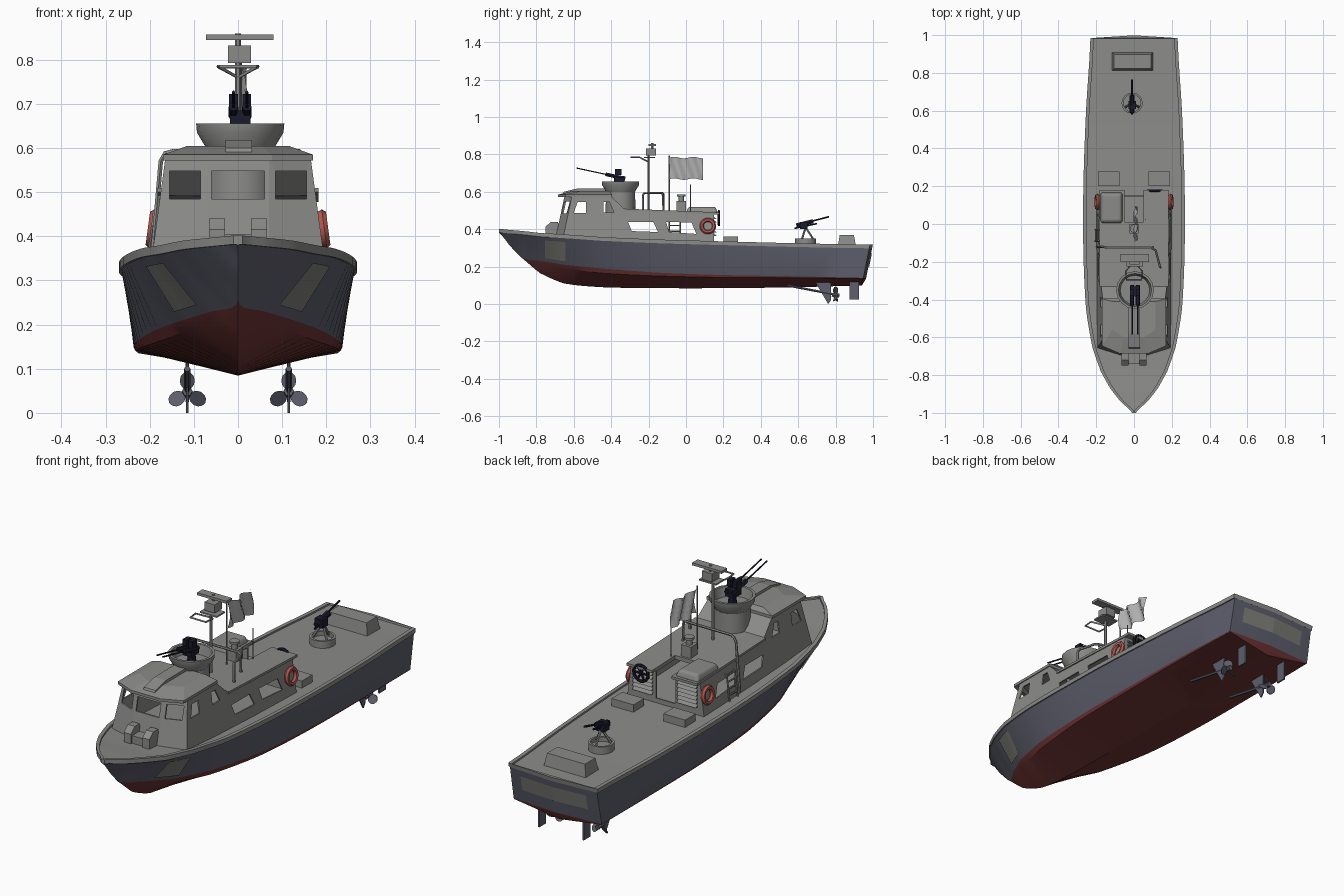
import bpy, bmesh, math
from mathutils import Vector

if "Cube" in bpy.data.objects:
    bpy.data.objects.remove(bpy.data.objects["Cube"])


def material(name, *rgb):
    mat = bpy.data.materials.new(name)
    mat.use_nodes = True
    mat.diffuse_color = (*rgb, 1)
    mat.node_tree.nodes["Principled BSDF"].inputs["Base Color"].default_value = (*rgb, 1)
    return mat


grey = material("deck grey", .26, .26, .255)
slate = material("hull slate", .11, .112, .15)
red = material("bottom red", .15, .032, .032)
orange = material("life ring red", .45, .1, .08)
black = material("gun black", .01, .01, .025)
pale = material("flag pale grey", .45, .45, .45)
plate = material("plate grey", .2, .2, .185)


# ---------- helpers ----------
def add(name, verts, faces, mats, slots=None, smooth=None):
    mesh = bpy.data.meshes.new(name)
    mesh.from_pydata([tuple(v) for v in verts], [], faces)
    for mat in mats if isinstance(mats, list) else [mats]:
        mesh.materials.append(mat)
    if slots:
        mesh.polygons.foreach_set("material_index", slots)
    bm = bmesh.new()
    bm.from_mesh(mesh)
    bmesh.ops.remove_doubles(bm, verts=bm.verts, dist=1e-5)
    bmesh.ops.recalc_face_normals(bm, faces=bm.faces)
    bm.to_mesh(mesh)
    bm.free()
    ob = bpy.data.objects.new(name, mesh)
    bpy.context.collection.objects.link(ob)
    if smooth:
        bpy.ops.object.select_all(action="DESELECT")
        ob.select_set(True)
        bpy.context.view_layer.objects.active = ob
        bpy.ops.object.shade_smooth_by_angle(angle=math.radians(smooth))
    return ob


def loft(name, rings, mat, smooth=None):
    n = len(rings[0])
    faces = [list(range(n)), [len(rings) * n - 1 - i for i in range(n)]]
    for r in range(len(rings) - 1):
        for i in range(n):
            j = (i + 1) % n
            faces.append([r * n + i, r * n + j, r * n + n + j, r * n + n + i])
    return add(name, [p for ring in rings for p in ring], faces, mat, smooth=smooth)


def prism(name, outline, axis, low, high, mat=grey):
    place = {"X": lambda p, d: (d, *p), "Y": lambda p, d: (p[0], d, p[1]),
             "Z": lambda p, d: (*p, d)}[axis]
    return loft(name, [[place(p, d) for p in outline] for d in (low, high)], mat)


def box(name, x, y, z, mat=grey, taper=0):
    def ring(t, height):
        return [(x[0] + t, y[0] + t, height), (x[1] - t, y[0] + t, height),
                (x[1] - t, y[1] - t, height), (x[0] + t, y[1] - t, height)]
    return loft(name, [ring(0, z[0]), ring(taper, z[1])], mat)


def circle(radius, centre, plane, n=20):
    u, v = Vector(plane[0]), Vector(plane[1])
    return [Vector(centre) + radius * (u * math.cos(a) + v * math.sin(a))
            for a in (math.tau * i / n for i in range(n))]


def lathe(name, profile, x, y, mat=grey, n=16):
    flat = ((1, 0, 0), (0, 1, 0))
    return loft(name, [circle(r, (x, y, z), flat, n) for r, z in profile], mat, 35)


def rods(name, paths, radius, mat=grey, closed=False):
    curve = bpy.data.curves.new(name, "CURVE")
    curve.dimensions, curve.bevel_depth = "3D", radius
    curve.bevel_resolution, curve.use_fill_caps = 1, True
    for path in paths:
        spline = curve.splines.new("POLY")
        spline.points.add(len(path) - 1)
        for point, co in zip(spline.points, path):
            point.co = (*co, 1)
        spline.use_cyclic_u = closed
    temp = bpy.data.objects.new(name + "_path", curve)
    bpy.context.collection.objects.link(temp)
    shape = temp.evaluated_get(bpy.context.evaluated_depsgraph_get()).to_mesh()
    verts = [v.co.copy() for v in shape.vertices]
    faces = [list(p.vertices) for p in shape.polygons]
    bpy.data.objects.remove(temp)
    return add(name, verts, faces, mat, smooth=50)


def cut(target, cutters):
    for cutter in cutters:
        cutter.hide_render = True
        mod = target.modifiers.new("opening", "BOOLEAN")
        mod.operation, mod.object = "DIFFERENCE", cutter
    graph = bpy.context.evaluated_depsgraph_get()
    mesh = bpy.data.meshes.new_from_object(target.evaluated_get(graph))
    target.modifiers.clear()
    target.data = mesh
    for cutter in cutters:
        bpy.data.objects.remove(cutter)


# ---------- hull: y, keel z, chine x z, paint line x z, sheer x z ----------
stations = [
    (-1, .38, 0, .38, 0, .38, .004, .382), (-.94, .31, 0, .31, 0, .31, .065, .376),
    (-.87, .24, 0, .24, .004, .245, .12, .37), (-.78, .165, .05, .215, .06, .23, .17, .36),
    (-.65, .11, .11, .19, .125, .21, .215, .352), (-.45, .09, .17, .165, .182, .19, .248, .338),
    (-.15, .085, .215, .15, .222, .168, .262, .325), (.2, .085, .23, .142, .235, .155, .262, .315),
    (.6, .09, .232, .14, .236, .148, .248, .305), (.98, .1, .225, .135, .228, .14, .225, .298)]


def blend(a, b, c, d, t):
    return b + t / 2 * (c - a + t * (2 * a - 5 * b + 4 * c - d + t * (3 * (b - c) + d - a)))


rows = []
for i in range(len(stations) - 1):
    near = [stations[max(0, min(len(stations) - 1, i + k))] for k in (-1, 0, 1, 2)]
    for step in range(4):
        y, *rest = [blend(*values, step / 4) for values in zip(*near)]
        rows.append((near[1][0] + (near[2][0] - near[1][0]) * step / 4, *[max(0, v) for v in rest]))
rows.append(stations[-1])

verts, faces, slots = [], [], []
for y, kz, cx, cz, wx, wz, sx, sz in rows:
    inner = max(0, sx - .012)
    section = [(0, kz), (cx, cz), (wx, wz), (sx, sz), (sx + .006, sz), (sx + .006, sz + .02),
               (inner, sz + .02), (inner, sz + .012)]
    for side in (1, -1):
        verts += [(side * x, y + (.2 * (z - sz) if y > .97 else 0), z) for x, z in section]
strip_slots = [2, 2, 1, 0, 0, 0, 0]
for r in range(len(rows) - 1):
    for half in (0, 8):
        for k in range(7):
            a = r * 16 + half + k
            faces.append([a, a + 1, a + 17, a + 16])
            slots.append(strip_slots[k])
    faces.append([r * 16 + 7, r * 16 + 15, r * 16 + 31, r * 16 + 23])
    slots.append(0)
# bowed transom and the bow closing faces
last, centre = (len(rows) - 1) * 16, len(verts)
verts += [(0, verts[last + k][1] + (.015 if 0 < k < 6 else 0), verts[last + k][2]) for k in range(8)]
for half in (0, 8):
    for k in range(7):
        a = last + half + k
        faces.append([a, a + 1, centre + k + 1, centre + k])
        slots.append(strip_slots[k])
faces.append([last + 7, last + 15, centre + 7])
slots.append(0)
for k in range(7):
    faces.append([k, k + 1, k + 9, k + 8])
    slots.append(strip_slots[k])
add("hull", verts, faces, [grey, slate, red], slots, smooth=25)


def side_point(y, f, s):
    for a, b in zip(rows, rows[1:]):
        if a[0] <= y <= b[0]:
            t = (y - a[0]) / (b[0] - a[0])
            wx, wz, sx, sz = [p + (q - p) * t for p, q in zip(a[4:], b[4:])]
            return s * (wx + (sx - wx) * f + .004), y - .003, wz + (sz - wz) * f


strip = [[i, i + 1, i + 3, i + 2] for i in (0, 2, 4, 6)]
for side, s in (("left", 1), ("right", -1)):
    points = [side_point(-.75 + .0275 * i, f, s) for i in range(5) for f in (.14, .86)]
    add(side + "_bow_plate", points, strip, plate)
add("transom_plate", [(x, .999 - .07 * abs(x) + .2 * (z - .298), z)
                      for x in (-.17, 0, .17) for z in (.2, .27)], strip[:2], plate)


# ---------- cabin ----------
def cabin_width(z):
    return .19 - .135 * (z - .39)


profile = [(-.7, .34), (-.65, .575), (-.4, .575), (-.32, .5), (.15, .48), (.15, .3)]
columns = []
for s, outer in ((-1, True), (-1, False), (1, False), (1, True)):
    columns.append([(s * (cabin_width(z) if outer else .07),
                     y + (.04 if outer and y < -.6 else 0), z) for y, z in profile])
cabin = loft("cabin", columns, grey)
shell = cabin.modifiers.new("walls", "SOLIDIFY")
shell.thickness, shell.offset = .01, -1


def passage():
    return box("passage_cutter", (-.05, .05), (.01, .3), (.35, .7))


side_windows = [[(-.6, .487), (-.58, .545), (-.535, .545), (-.535, .487)],
                [(-.44, .49), (-.44, .545), (-.41, .545), (-.385, .49)],
                [(-.29, .39), (-.31, .44), (-.175, .44), (-.15, .385)],
                [(-.09, .385), (-.107, .44), (.03, .435), (.055, .375)]]
cutters = [prism("window_cutter", w, "X", -.3, .3) for w in side_windows]
for low, high in ((-.155, -.085), (-.06, .06), (.085, .155)):
    cutters.append(box("windscreen_cutter", (low, high), (-.8, -.57), (.485, .548)))
cut(cabin, cutters + [passage()])

roof = prism("trunk_roof", [(-.33, .5), (.18, .478), (.18, .49), (-.33, .51)], "X", -.182, .182)
cut(roof, [passage()])


def roof_ring(w, nose, back, z):
    return [(-w, back, z), (-w, nose + .04, z), (-.45 * w, nose, z),
            (.45 * w, nose, z), (w, nose + .04, z), (w, back, z)]


loft("wheelhouse_roof", [roof_ring(.17, -.685, -.395, .572), roof_ring(.17, -.685, -.395, .585),
                         roof_ring(.115, -.6, -.41, .605)], grey)
prism("roof_ridge", [(-.665, .58), (-.655, .6), (-.58, .618), (-.43, .618), (-.43, .58)],
      "X", -.028, .032)

# rear vents, engine cover, life rings, deck lockers
for side, s in (("left", 1), ("right", -1)):
    for i in range(6):
        z = .365 + .018 * i
        prism(side + "_louvre", [(.148, z), (.163, z), (.15, z + .012)], "X", s * .065, s * .165)
    ring = [(s * (cabin_width(p.z) + .008), p.y, p.z)
            for p in circle(.033, (0, .117, .417), ((0, 1, 0), (0, 0, 1)))]
    rods(side + "_life_ring", [ring], .011, orange, closed=True)
    box(side + "_deck_locker", sorted((s * .077, s * .19)), (.2, .278), (.31, .36))
    prism(side + "_foredeck_vent", [(-.75, .36), (-.75, .415), (-.72, .44), (-.685, .44), (-.67, .36)],
          "X", s * .03, s * .066)
box("foredeck_vent_base", (-.04, .04), (-.74, -.67), (.35, .405))
cover = box("engine_cover", (-.18, -.058), (.0, .17), (.485, .52), taper=.012)
bevel = cover.modifiers.new("rounded", "BEVEL")
bevel.width, bevel.segments = .012, 3
box("stern_locker", (-.118, .102), (.81, .91), (.3, .368), taper=.012)
hub = (.11, .176, .46)
across = ((1, 0, 0), (0, 0, 1))
rods("hose_reel_rim", [circle(.037, hub, across)], .007, black, closed=True)
rods("hose_reel_spokes", [[hub, p] for p in circle(.037, hub, across, 6)], .005, black)

# ---------- gun tub and twin guns ----------
lathe("tub_pedestal", [(.08, .48), (.078, .6)], .005, -.35)
lathe("gun_tub", [(.07, .588), (.098, .635), (.1, .656), (.088, .656), (.078, .612)], .005, -.35)
lathe("twin_gun_post", [(.022, .6), (.014, .67)], .005, -.35, black, 8)
box("twin_gun_cradle", (-.018, .028), (-.385, -.33), (.65, .685), black)
for side, x in (("left", .02), ("right", -.01)):
    rods(side + "_gun_barrel", [[(x, -.38, .683), (x, -.585, .727)]], .0035, black)
    rods(side + "_gun_receiver", [[(x, -.325, .671), (x, -.43, .694)]], .011, black)
    box(side + "_ammo_box", (x - .01, x + .01), (-.38, -.345), (.69, .722), black)

# ---------- aft gun on tripod ----------
lathe("aft_gun_ring", [(.056, .3), (.056, .35), (.046, .35), (.046, .33)], -.01, .64)
rods("aft_gun_tripod", [[p, (-.01, .64, .41)] for p in
     circle(.045, (-.01, .64, .34), ((0, 1, 0), (1, 0, 0)), 3)], .006)
rods("aft_gun_body", [[(-.01, .59, .42), (-.01, .68, .443)]], .013, black)
rods("aft_gun_barrels", [[(-.01, .58, .405), (-.01, .7, .43)],
                         [(-.01, .66, .44), (-.01, .765, .467)]], .005, black)
box("aft_ammo_box", (-.03, .01), (.61, .65), (.4, .44), black)

# ---------- mast, radar, flag, rails ----------
rods("mast", [[(0, -.2, .49), (0, -.2, .8)], [(0, -.18, .83), (0, -.18, .86)]], .007)
rods("mast_loop", [[(0, -.2, .76), (-.045, -.25, .785), (-.04, -.295, .785),
                    (.04, -.295, .785), (.045, -.25, .785)]], .004, closed=True)
box("radar_platform", (-.04, .048), (-.225, -.165), (.78, .787))
box("radar_box", (-.023, .03), (-.215, -.16), (.793, .832))
box("radar_bar", (-.072, .08), (-.2, -.16), (.845, .857))
rods("flag_pole", [[(.005, -.09, .49), (.005, -.09, .795)]], .004)
rods("aerial", [[(.06, .025, .48), (.06, .025, .64)]], .003)
cells = 14
cloth = [(.008 + .012 * math.sin(i * .95 + k * .6), -.088 + .18 * i / cells,
          .668 + .115 * k / 5 + .004 * math.sin(i * .8)) for i in range(cells + 1) for k in range(6)]
add("flag", cloth, [[i * 6 + k, i * 6 + k + 1, i * 6 + k + 7, i * 6 + k + 6]
                    for i in range(cells) for k in range(5)], pale, smooth=60)
box("roof_vent", (-.025, .025), (-.05, 0), (.48, .55))
lathe("roof_vent_cap", [(.014, .54), (.014, .575), (.022, .575), (.022, .585)], 0, -.025)
rods("roof_rail", [[(-.195, -.12, .34), (-.175, -.12, .57), (-.165, -.12, .588), (-.145, -.125, .593),
                    (.09, -.125, .593), (.115, -.14, .593), (.137, -.225, .593), (.14, -.23, .58),
                    (.14, -.23, .49)], [(.1, -.125, .593), (.1, -.12, .49)]], .006)
ladder = [[(-.205, y, .33), (-.19, y, .45), (-.17, y, .46)] for y in (-.09, -.03)]
ladder += [[(-.2 + .01 * i / 3, y, .36 + .03 * i) for y in (-.09, -.03)] for i in range(4)]
rods("side_ladder", ladder, .004)

# ---------- running gear ----------
for side, s in (("left", 1), ("right", -1)):
    x = s * .115
    rods(side + "_shaft", [[(x, .54, .1), (x, .82, .046)]], .007, slate)
    rods(side + "_propeller_hub", [[(x, .78, .05), (x, .82, .045)]], .012, slate)
    prism(side + "_shaft_strut", [(.69, .12), (.76, 0), (.775, .02), (.775, .12)],
          "X", x - .003, x + .003, slate)
    prism(side + "_rudder", [(.875, .025), (.925, .025), (.925, .14), (.875, .14)],
          "X", x - .004, x + .004, slate)
    for blade in range(3):
        turn = math.pi / 2 + blade * math.tau / 3
        out, along = (math.cos(turn), math.sin(turn)), (-math.sin(turn), math.cos(turn))
        outline = [(.027 + .02 * math.cos(a), .017 * math.sin(a))
                   for a in (math.tau * i / 12 for i in range(12))]
        rings = [[(x + r * out[0] + t * along[0], .8 + depth + s * t * .7, .046 + r * out[1] + t * along[1])
                  for r, t in outline] for depth in (-.002, .002)]
        loft(side + "_propeller_blade", rings, slate)
